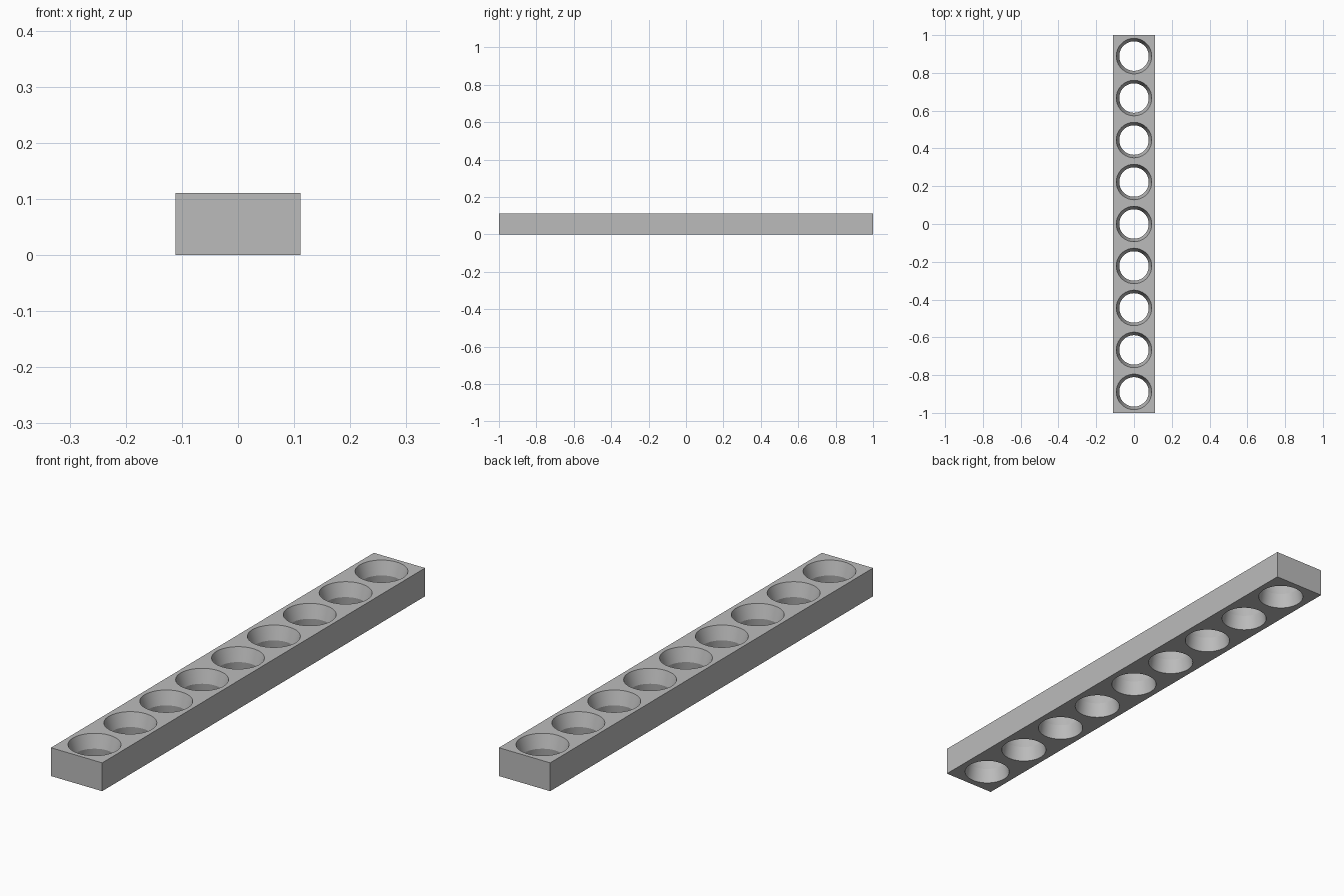
import bpy
import bmesh
import math

HOLES = 9
LENGTH = 2.0
PITCH = LENGTH / HOLES
HEIGHT = 0.111

default = bpy.data.objects.get("Cube")
if default:
    bpy.data.objects.remove(default, do_unlink=True)


def finish(name, bm):
    mesh = bpy.data.meshes.new(name)
    bm.to_mesh(mesh)
    bm.free()
    obj = bpy.data.objects.new(name, mesh)
    bpy.context.collection.objects.link(obj)
    return obj


def lathe(bm, profile, y, sides=64):
    """Closed turned solid around a vertical axis at the given y."""
    rings = []
    for r, z in profile:
        rings.append([bm.verts.new((r * math.cos(math.tau * i / sides),
                                    y + r * math.sin(math.tau * i / sides), z))
                      for i in range(sides)])
    for low, high in zip(rings, rings[1:]):
        for i in range(sides):
            j = (i + 1) % sides
            bm.faces.new((low[i], low[j], high[j], high[i]))
    bm.faces.new(rings[0][::-1])
    bm.faces.new(rings[-1])


# Rectangular bar
bm = bmesh.new()
bmesh.ops.create_cube(bm, size=1)
bmesh.ops.scale(bm, vec=(PITCH, LENGTH, HEIGHT), verts=bm.verts)
bmesh.ops.translate(bm, vec=(0, 0, HEIGHT / 2), verts=bm.verts)
bar = finish("perforated_bar", bm)

grey = bpy.data.materials.new("plain grey")
grey.use_nodes = True
grey.diffuse_color = (0.5, 0.5, 0.5, 1)
grey.node_tree.nodes["Principled BSDF"].inputs["Base Color"].default_value = (0.5, 0.5, 0.5, 1)
bar.data.materials.append(grey)

# Row of waisted holes, flared towards both faces
waist, waist_z, top_r, bottom_r = 0.078, 0.058, 0.094, 0.086
over = 0.02
profile = [
    (bottom_r + over * (bottom_r - waist) / waist_z, -over),
    (waist, waist_z),
    (top_r + over * (top_r - waist) / (HEIGHT - waist_z), HEIGHT + over),
]
bm = bmesh.new()
for i in range(HOLES):
    lathe(bm, profile, (i - (HOLES - 1) / 2) * PITCH)
cutter = finish("hole_cutter", bm)
cutter.data.materials.append(grey)
cutter.hide_render = True

# Cut the holes and drop the cutter
mod = bar.modifiers.new("holes", "BOOLEAN")
mod.operation = "DIFFERENCE"
mod.solver = "EXACT"
mod.object = cutter
bpy.ops.object.select_all(action="DESELECT")
bar.select_set(True)
bpy.context.view_layer.objects.active = bar
bpy.ops.object.modifier_apply(modifier=mod.name)
bpy.data.objects.remove(cutter, do_unlink=True)

# Smooth hole walls, crisp rims and waist
bpy.ops.object.shade_smooth_by_angle(angle=math.radians(15))
